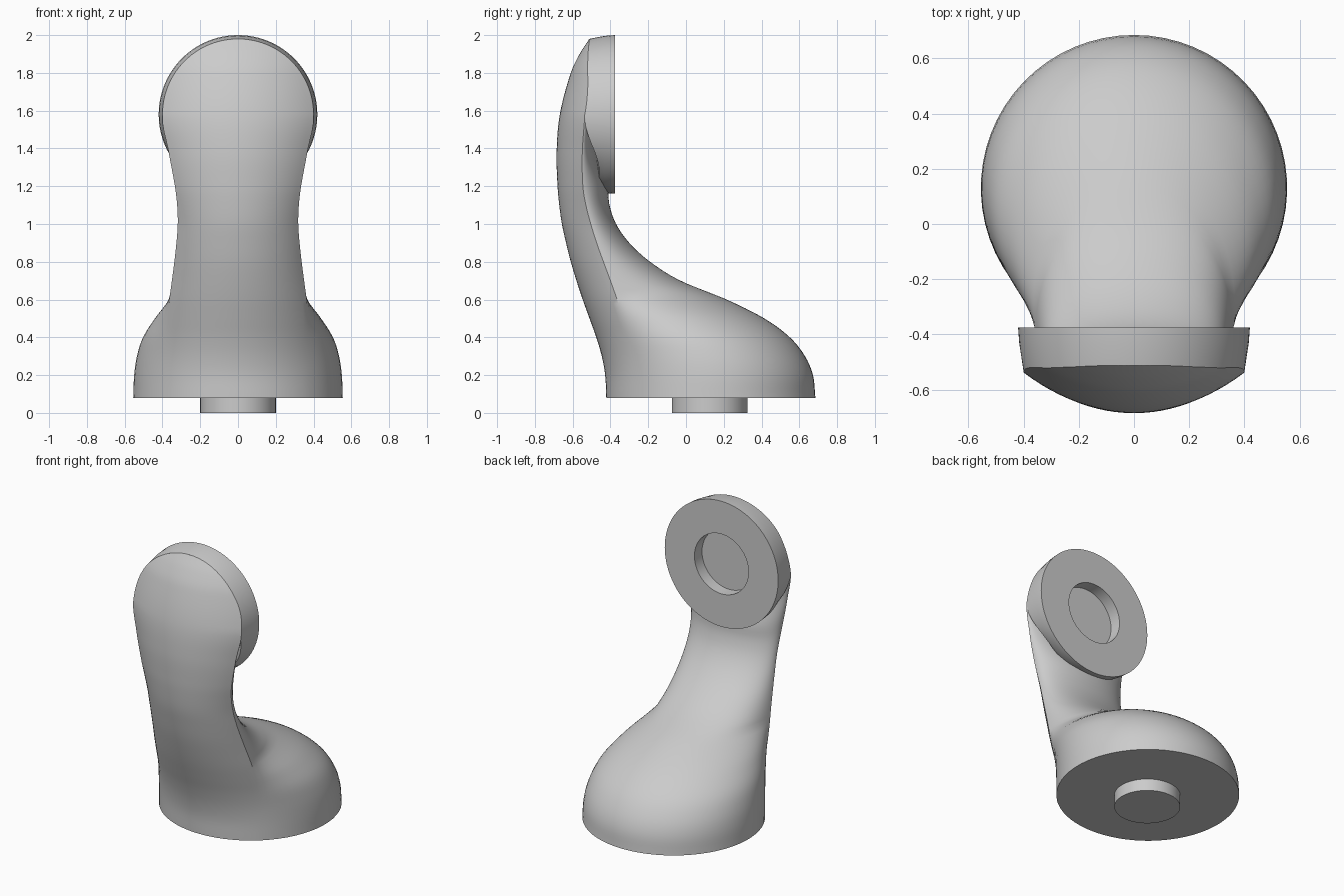
import bpy, bmesh, math

if "Cube" in bpy.data.objects:
    bpy.data.objects.remove(bpy.data.objects["Cube"])

grey = bpy.data.materials.new("plain grey")
grey.diffuse_color = (0.6, 0.6, 0.6, 1)
grey.use_nodes = True
grey.node_tree.nodes["Principled BSDF"].inputs["Base Color"].default_value = grey.diffuse_color

# Height, front centre y, crease y, crease half width, widest half width, back centre y
ROWS = [
    (0.08, -0.422, -0.283, 0.370, 0.555, 0.685),
    (0.20, -0.428, -0.285, 0.370, 0.550, 0.672),
    (0.30, -0.446, -0.293, 0.370, 0.535, 0.630),
    (0.40, -0.475, -0.310, 0.370, 0.503, 0.550),
    (0.50, -0.511, -0.335, 0.369, 0.440, 0.415),
    (0.60, -0.547, -0.365, 0.363, 0.368, 0.215),
    (0.70, -0.580, -0.400, 0.350, 0.350, -0.030),
    (0.80, -0.610, -0.437, 0.337, 0.337, -0.190),
    (0.90, -0.635, -0.473, 0.326, 0.326, -0.300),
    (1.00, -0.657, -0.504, 0.319, 0.319, -0.370),
    (1.10, -0.671, -0.530, 0.322, 0.322, -0.405),
    (1.20, -0.680, -0.546, 0.334, 0.334, -0.416),
    (1.38, -0.685, -0.549, 0.367, 0.367, -0.475),
    (1.58, -0.668, -0.536, 0.400, 0.400, -0.475),
    (1.80, -0.610, -0.530, 0.333, 0.333, -0.475),
    (1.90, -0.563, -0.520, 0.240, 0.240, -0.475),
    (1.98, -0.512, -0.512, 0.020, 0.020, -0.475),
]
DISC_Z, RIM, DISC_R = 1.58, 0.40, 0.42


def section(z):
    """Smoothly interpolated section values at height z."""
    i = next((k for k in range(len(ROWS) - 2) if z <= ROWS[k + 1][0]), len(ROWS) - 2)

    def slope(k, j):
        a, b = ROWS[max(k - 1, 0)], ROWS[min(k + 1, len(ROWS) - 1)]
        return (b[j] - a[j]) / (b[0] - a[0])

    p, q = ROWS[i], ROWS[i + 1]
    h = q[0] - p[0]
    t = (z - p[0]) / h
    out = [(2*t**3 - 3*t*t + 1) * p[j] + (t**3 - 2*t*t + t) * h * slope(i, j)
           + (3*t*t - 2*t**3) * q[j] + (t**3 - t*t) * h * slope(i + 1, j)
           for j in range(1, 6)]
    front, crease, w, wide, back = out
    if z > DISC_Z:  # round head outline with a constant bulge
        w = wide = math.sqrt(max(RIM**2 - (z - DISC_Z)**2, 1e-4))
        crease = front + 0.67 - math.sqrt(0.67**2 - w * w)
    return front, crease, w, max(w, wide), back


def outline(z, n_front=24, n_back=48):
    """Closed outline: a shallow front arc joined to an elliptical back."""
    front, crease, w, wide, back = section(z)
    sag = crease - front
    r = (w * w + sag * sag) / (2 * sag)
    a0 = math.asin(min(1, w / r))
    pts = []
    for i in range(n_front):
        a = a0 * (2 * i / n_front - 1)
        pts.append((r * math.sin(a), front + r - r * math.cos(a), z))
    s = -math.sqrt(max(0, 1 - (w / wide)**2))
    mid = (crease - back * s) / (1 - s)
    t0 = math.asin(s)
    for i in range(n_back):
        t = t0 + (math.pi - 2 * t0) * i / n_back
        pts.append((wide * math.cos(t), mid + (back - mid) * math.sin(t), z))
    return pts


def loft(name, rings, angle=30):
    """Skin closed rings of points and cap both ends."""
    bm = bmesh.new()
    loops = [[bm.verts.new(p) for p in ring] for ring in rings]
    n = len(loops[0])
    for a, b in zip(loops, loops[1:]):
        for i in range(n):
            bm.faces.new((a[i], a[(i + 1) % n], b[(i + 1) % n], b[i]))
    bm.faces.new(loops[0])
    bm.faces.new(loops[-1])
    bmesh.ops.recalc_face_normals(bm, faces=bm.faces[:])
    mesh = bpy.data.meshes.new(name)
    bm.to_mesh(mesh)
    bm.free()
    mesh.materials.append(grey)
    ob = bpy.data.objects.new(name, mesh)
    bpy.context.collection.objects.link(ob)
    bpy.ops.object.select_all(action='DESELECT')
    ob.select_set(True)
    bpy.context.view_layer.objects.active = ob
    bpy.ops.object.shade_smooth_by_angle(angle=math.radians(angle))
    return ob


# Curved body from the wide foot up through the neck to the head
heights = [0.08 + 1.5 * i / 60 for i in range(61)]
heights += [DISC_Z + 0.3995 * math.sin(math.pi / 2 * i / 24) for i in range(1, 25)]
loft("curved_body", [outline(z) for z in heights])

# Head disc with a round socket in its back face
N = 96
angles = [2 * math.pi * i / N for i in range(N)]


def disc_ring(r, y):
    return [(r * math.cos(a), y, DISC_Z + r * math.sin(a)) for a in angles]


def rim_point(a):
    z = DISC_Z + RIM * math.sin(a)
    t = min(1, max(0, (DISC_Z - z) / 0.3))
    t = t * t * (3 - 2 * t)
    crease = section(min(z, 1.9795))[1]
    return (RIM * math.cos(a), crease * (1 - t) - 0.46 * t, z)


loft("head_disc", [disc_ring(0.2, -0.455), disc_ring(0.2, -0.375),
                   disc_ring(DISC_R, -0.375), disc_ring(0.416, -0.43),
                   [rim_point(a) for a in angles], disc_ring(0.3, -0.47)])

# Round peg under the foot
loft("foot_peg", [[(0.2 * math.cos(a), 0.125 + 0.2 * math.sin(a), z) for a in angles]
                  for z in (0.0, 0.09)])
